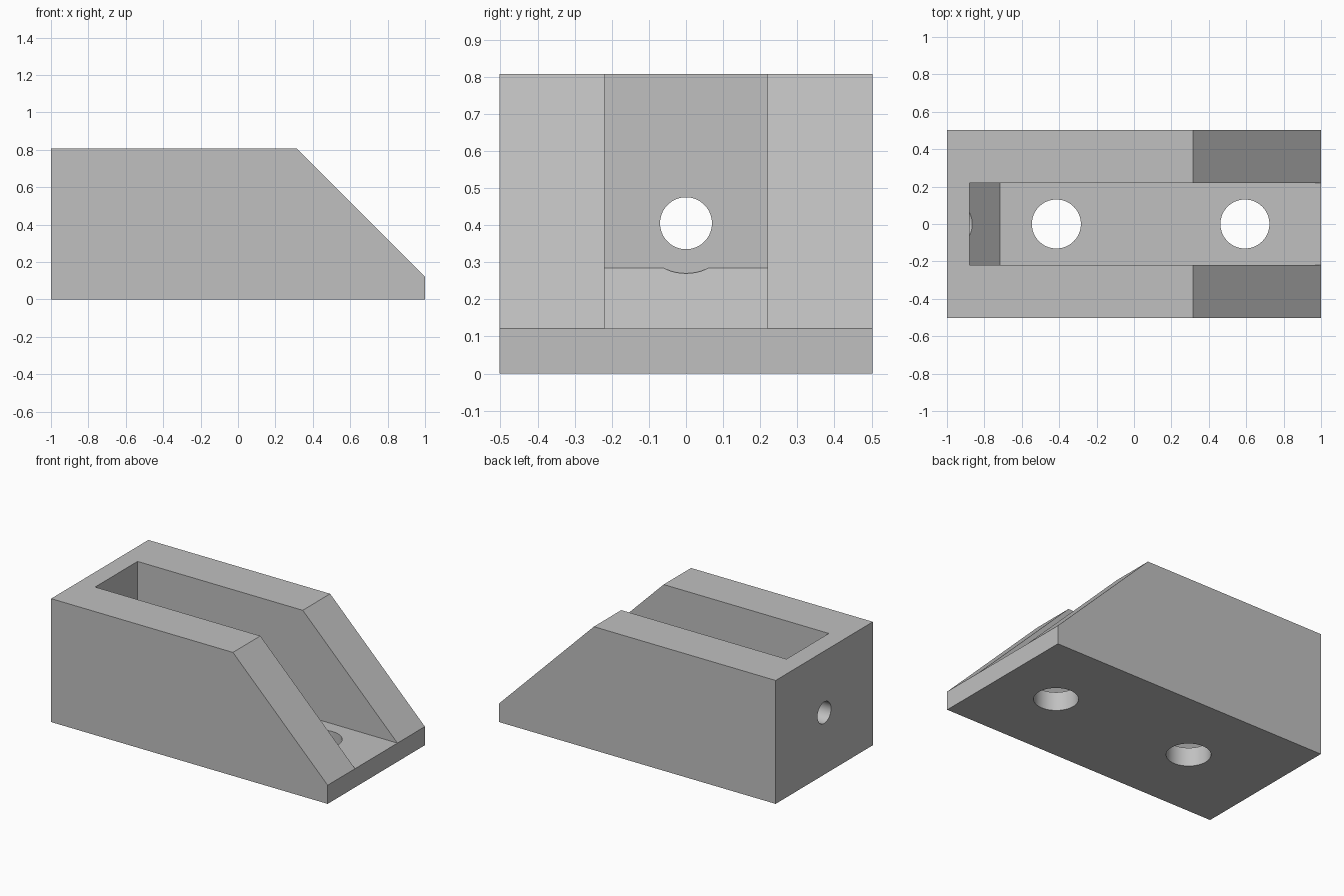
import bpy, bmesh, math
from mathutils import Matrix

if "Cube" in bpy.data.objects:
    bpy.data.objects.remove(bpy.data.objects["Cube"], do_unlink=True)

grey = bpy.data.materials.new("plain grey")
grey.use_nodes = True
colour = (0.53, 0.53, 0.53, 1)
grey.diffuse_color = colour
grey.node_tree.nodes["Principled BSDF"].inputs["Base Color"].default_value = colour

HEIGHT, FLOOR, HALF_WIDTH, SLOT_HALF = 0.807, 0.122, 0.502, 0.219
WALL_X, BORE_Z = -0.88, 0.405


def add_object(name, bm):
    bmesh.ops.recalc_face_normals(bm, faces=bm.faces)
    mesh = bpy.data.meshes.new(name)
    bm.to_mesh(mesh)
    bm.free()
    mesh.materials.append(grey)
    obj = bpy.data.objects.new(name, mesh)
    bpy.context.collection.objects.link(obj)
    return obj


def prism(name, profile, half):
    """Extrude an x-z profile symmetrically along y."""
    bm = bmesh.new()
    face = bm.faces.new([bm.verts.new((x, -half, z)) for x, z in profile])
    new = bmesh.ops.extrude_face_region(bm, geom=[face])["geom"]
    moved = [v for v in new if isinstance(v, bmesh.types.BMVert)]
    bmesh.ops.translate(bm, verts=moved, vec=(0, 2 * half, 0))
    return add_object(name, bm)


def rod(name, radius, length, centre, axis):
    bm = bmesh.new()
    turn = Matrix.Rotation(math.pi / 2, 4, "Y") if axis == "X" else Matrix()
    bmesh.ops.create_cone(bm, cap_ends=True, segments=64, radius1=radius, radius2=radius,
                          depth=length, matrix=Matrix.Translation(centre) @ turn)
    return add_object(name, bm)


# Wedge-nosed block
body = prism("bracket_body", [(-1, 0), (1, 0), (1, FLOOR), (0.315, HEIGHT), (-1, HEIGHT)], HALF_WIDTH)

# Open slot with a sloped inner corner at the rear wall
cutters = [prism("slot_cutter", [(WALL_X, 0.285), (-0.717, FLOOR), (1.2, FLOOR),
                                 (1.2, 1), (WALL_X, 1)], SLOT_HALF)]

# Rear bolt hole and the clearance bore that nicks the sloped corner
cutters.append(rod("bolt_hole_cutter", 0.07, 0.5, (-1, 0, BORE_Z), "X"))
cutters.append(rod("clearance_cutter", 0.135, 0.5, (WALL_X + 0.251, 0, BORE_Z), "X"))

# Two floor holes
for x in (-0.415, 0.593):
    cutters.append(rod("floor_hole_cutter", 0.131, 0.4, (x, 0, 0.05), "Z"))

# Cut the body and discard the cutters
bpy.context.view_layer.objects.active = body
body.select_set(True)
for cutter in cutters:
    cut = body.modifiers.new("cut", "BOOLEAN")
    cut.operation, cut.solver, cut.object = "DIFFERENCE", "EXACT", cutter
    bpy.ops.object.modifier_apply(modifier=cut.name)
    bpy.data.objects.remove(cutter, do_unlink=True)

bpy.ops.object.select_all(action="DESELECT")
body.select_set(True)
bpy.ops.object.shade_smooth_by_angle(angle=math.radians(30))
